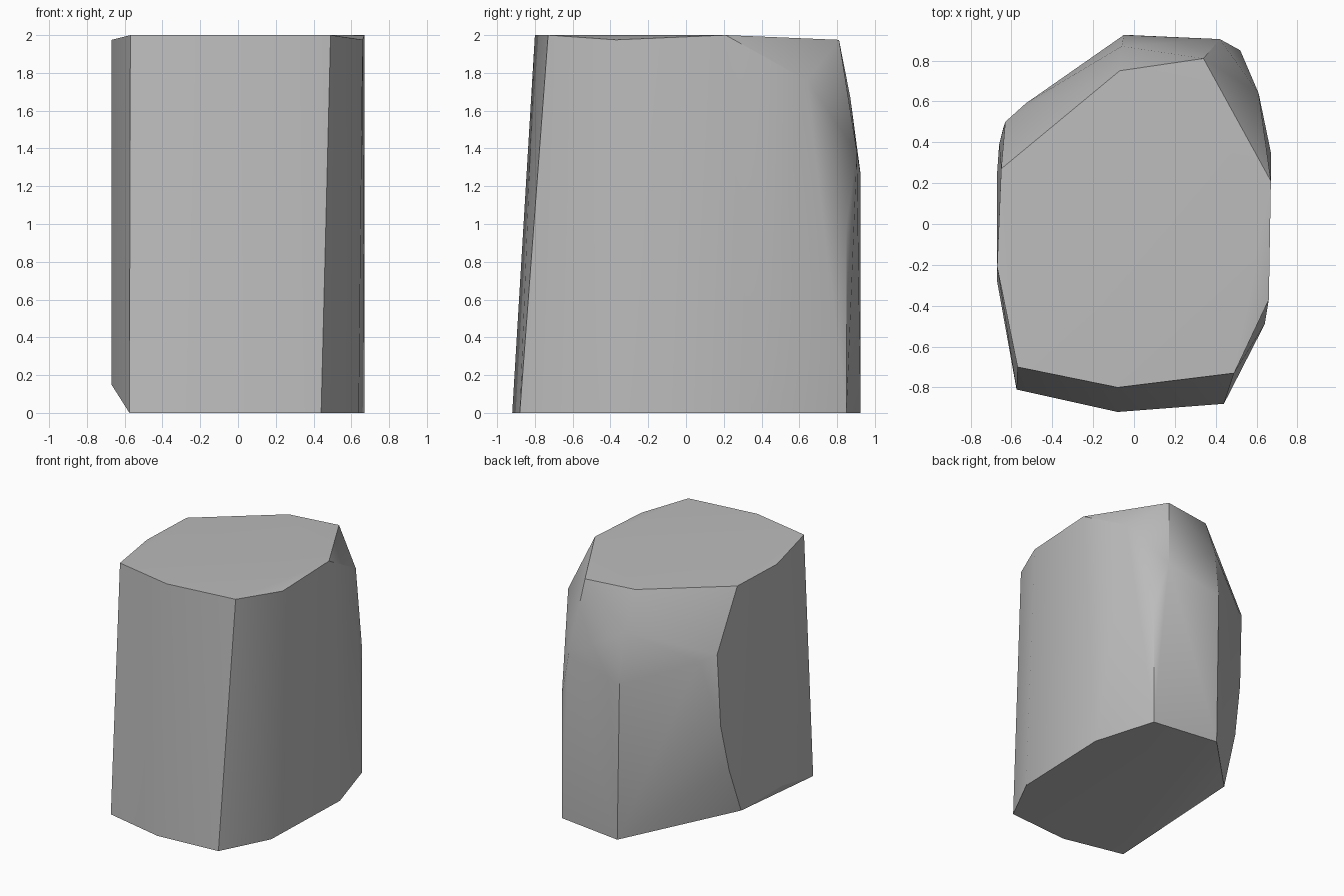
import bpy, bmesh, math

cube = bpy.data.objects.get("Cube")
if cube:
    bpy.data.objects.remove(cube, do_unlink=True)

# One stone grey
stone = bpy.data.materials.new("stone_grey")
stone.use_nodes = True
grey = (0.5, 0.5, 0.5, 1)
stone.diffuse_color = grey
stone.node_tree.nodes["Principled BSDF"].inputs["Base Color"].default_value = grey

# Corners of the worn block, from the ground up
base = [(-.575, -.81, 0), (-.08, -.92, 0), (.44, -.88, 0), (.64, -.49, 0),
        (.67, .35, 0), (.52, .85, 0), (-.03, .925, 0)]
left_side = [(-.67, -.28, .15), (-.67, .25, .15), (-.66, .39, .53),
             (-.64, .47, .91), (-.63, .5, 1.5)]
back = [(-.53, .59, 1.45), (-.05, .925, 1.26), (-.06, .87, 1.67),
        (.42, .905, 1.38), (.52, .85, 1.0), (.61, .64, 1.76)]
top = [(-.57, -.70, 2), (-.08, -.80, 2), (.49, -.73, 2), (.66, -.37, 1.975),
       (.67, .21, 2), (.34, .81, 1.975), (-.07, .75, 1.975),
       (-.65, .27, 1.975), (-.67, -.21, 1.975)]

# Wrap a convex skin around the corners
bm = bmesh.new()
for corner in base + left_side + back + top:
    bm.verts.new(corner)
hull = bmesh.ops.convex_hull(bm, input=bm.verts)
loose = [v for v in bm.verts if not v.link_faces]
bmesh.ops.delete(bm, geom=loose, context="VERTS")
bmesh.ops.dissolve_limit(bm, angle_limit=math.radians(1),
                         verts=bm.verts, edges=bm.edges)
bmesh.ops.recalc_face_normals(bm, faces=bm.faces)

mesh = bpy.data.meshes.new("stone_block")
bm.to_mesh(mesh)
bm.free()
mesh.materials.append(stone)
block = bpy.data.objects.new("stone_block", mesh)
bpy.context.collection.objects.link(block)

# Soft shading on the shallow bends, crisp on the real edges
bpy.ops.object.select_all(action="DESELECT")
block.select_set(True)
bpy.context.view_layer.objects.active = block
bpy.ops.object.shade_smooth_by_angle(angle=math.radians(30))
